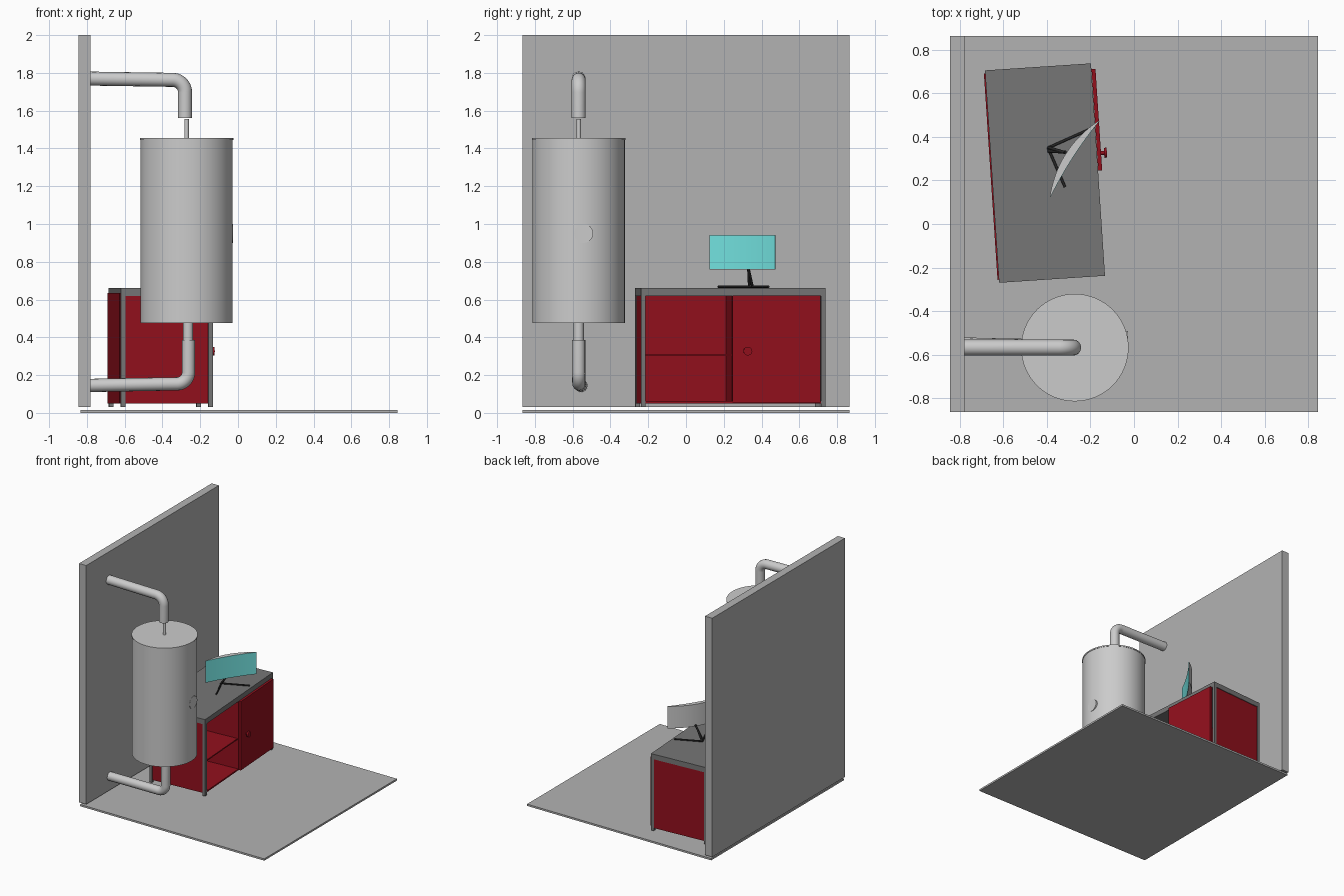
import bpy, bmesh
from math import pi, sin, cos, atan2
from mathutils import Vector, Matrix

if "Cube" in bpy.data.objects:
    bpy.data.objects.remove(bpy.data.objects["Cube"])


def mat(name, r, g, b):
    m = bpy.data.materials.new(name)
    m.diffuse_color = (r, g, b, 1)
    m.use_nodes = True
    m.node_tree.nodes["Principled BSDF"].inputs["Base Color"].default_value = m.diffuse_color
    return m


GREY = mat("grey", .45, .45, .45)
DARK = mat("dark_grey", .18, .18, .18)
RED = mat("red", .29, .005, .012)
CYAN = mat("cyan", .18, .8, .78)
BLACK = mat("black", .02, .02, .02)


def add(name, bm, material=None, matrix=None, smooth=False):
    bmesh.ops.recalc_face_normals(bm, faces=bm.faces)
    me = bpy.data.meshes.new(name)
    bm.to_mesh(me)
    bm.free()
    ob = bpy.data.objects.new(name, me)
    bpy.context.collection.objects.link(ob)
    if material:
        me.materials.append(material)
    if matrix:
        ob.matrix_world = matrix
    if smooth:
        bpy.ops.object.select_all(action='DESELECT')
        ob.select_set(True)
        bpy.context.view_layer.objects.active = ob
        bpy.ops.object.shade_smooth_by_angle(angle=pi / 6)
    return ob


def box(name, lo, hi, material=None, matrix=None):
    lo, hi = Vector(lo), Vector(hi)
    bm = bmesh.new()
    bmesh.ops.create_cube(bm, size=1)
    for v in bm.verts:
        v.co = Vector((v.co[i] * (hi[i] - lo[i]) for i in range(3))) + (lo + hi) / 2
    return add(name, bm, material, matrix)


def rod(name, a, b, r, material=None, matrix=None, segs=48):
    a, b = Vector(a), Vector(b)
    rot = (b - a).to_track_quat('Z', 'Y').to_matrix().to_4x4()
    bm = bmesh.new()
    bmesh.ops.create_cone(bm, cap_ends=True, segments=segs, radius1=r, radius2=r,
                          depth=(b - a).length, matrix=Matrix.Translation((a + b) / 2) @ rot)
    return add(name, bm, material, matrix, True)


def elbow_pipe(name, start, corner, end, r, bend):
    # straight run, rounded corner, straight run
    s, c, e = Vector(start), Vector(corner), Vector(end)
    u, v = (s - c).normalized(), (e - c).normalized()
    centre = c + (u + v) * bend
    path = [s] + [centre - v * bend * cos(t) - u * bend * sin(t)
                  for t in [i * pi / 24 for i in range(13)]] + [e]
    cu = bpy.data.curves.new(name, 'CURVE')
    cu.dimensions = '3D'
    cu.bevel_depth, cu.bevel_resolution, cu.use_fill_caps = r, 6, True
    sp = cu.splines.new('POLY')
    sp.points.add(len(path) - 1)
    for p, co in zip(sp.points, path):
        p.co = (*co, 1)
    sp.use_smooth = True
    bpy.context.collection.objects.link(bpy.data.objects.new(name, cu))


# Room
box("floor", (-.835, -.865, 0), (.845, .865, .015), GREY)
box("wall", (-.845, -.865, .03), (-.78, .865, 2), GREY)

# Water tank with gauge and pipes
TX, TY = -.272, -.568
rod("tank", (TX, TY, .475), (TX, TY, 1.453), .244, segs=64)
rod("tank_lid", (TX, TY, 1.445), (TX, TY, 1.456), .247, segs=64)
rod("tank_gauge", (-.1, -.542, .95), (-.027, -.542, .95), .05)
rod("top_thin_pipe", (TX, TY, 1.45), (TX, TY, 1.555), .012)
elbow_pipe("top_pipe", (-.8, TY, 1.77), (-.28, TY, 1.762), (-.28, TY, 1.56), .037, .065)
rod("bottom_thin_pipe", (-.264, TY, .36), (-.264, TY, .48), .027)
elbow_pipe("bottom_pipe", (-.8, TY + .012, .145), (-.262, TY, .155), (-.262, TY, .385), .035, .06)

# Cabinet, built around its own axes then turned; its front faces +x
CAB = Matrix.Translation((-.409, .234, 0)) @ Matrix.Rotation(.066, 4, 'Z')
HX, HY, P = .244, .489, .024
box("cabinet_top", (-HX, -HY, .62), (HX, HY, .662), DARK, CAB)
for sy, side in ((-1, "left"), (1, "right")):
    for sx, end in ((-1, "back"), (1, "front")):
        x, y = sx * (HX - P / 2), sy * (HY - P / 2)
        box(f"cabinet_{end}_{side}_post", (x - P / 2, y - P / 2, .03),
            (x + P / 2, y + P / 2, .622), DARK, CAB)
    y = sy * (HY - .014)
    box(f"cabinet_{side}_panel", (-HX + P, y - .008, .05), (HX - P, y + .008, .62), RED, CAB)
box("cabinet_back", (-HX - .006, -.475, .05), (-HX + .008, .475, .635), RED, CAB)
box("cabinet_bottom", (-HX, -HY + P, .05), (HX - .004, HY - P, .062), RED, CAB)
box("cabinet_divider", (-HX, -.006, .06), (HX, .006, .62), RED, CAB)
box("cabinet_shelf", (-HX, -HY + P, .302), (HX - .01, 0, .312), RED, CAB)
box("cabinet_door", (HX + .001, -.005, .055), (HX + .019, .462, .622), RED, CAB)
rod("door_knob_stem", (HX + .01, .075, .327), (HX + .04, .075, .327), .009, RED, CAB, 24)
rod("door_knob", (HX + .033, .075, .327), (HX + .046, .075, .327), .023, RED, CAB, 32)

# Curved screen: local x along the width, local y towards the viewer's far side
SCR = Matrix.Translation((-.273, .299, 0)) @ Matrix.Rotation(atan2(.35, .225), 4, 'Z')


def crescent(name, back, front, gap, z0, z1, material=None):
    n, w = 20, .207
    xs = [-1 + 2 * i / n for i in range(n + 1)]
    pts = [(w * x, back * (1 - x * x) + gap) for x in xs]
    pts += [(w * x, front * (1 - x * x)) for x in reversed(xs)]
    bm = bmesh.new()
    lo, hi = [[bm.verts.new((x, y, z)) for x, y in pts] for z in (z0, z1)]
    m = len(pts)
    for i in range(m):
        j = (i + 1) % m
        bm.faces.new((lo[i], lo[j], hi[j], hi[i]))
    for i in range(n):
        for ring in (lo, hi):
            bm.faces.new((ring[i], ring[i + 1], ring[m - 2 - i], ring[m - 1 - i]))
    return add(name, bm, material, SCR, True)


crescent("screen_shell", .045, .012, .002, .76, .941)
front = crescent("screen_front", .012, .012, .002, .761, .94, CYAN)
front.matrix_world = Matrix.Translation((.0015, -.001, 0)) @ SCR

# Screen stand: two splayed feet and two struts up to the screen
hub = Vector((-.395, .35, .668))
rod("stand_right_foot", hub, (-.2, .437, .668), .006, BLACK, segs=16)
rod("stand_left_foot", hub, (-.317, .17, .668), .006, BLACK, segs=16)
rod("stand_left_strut", (-.393, .335, .668), (-.315, .33, .775), .007, BLACK, segs=16)
rod("stand_right_strut", (-.393, .352, .668), (-.318, .328, .775), .007, BLACK, segs=16)
